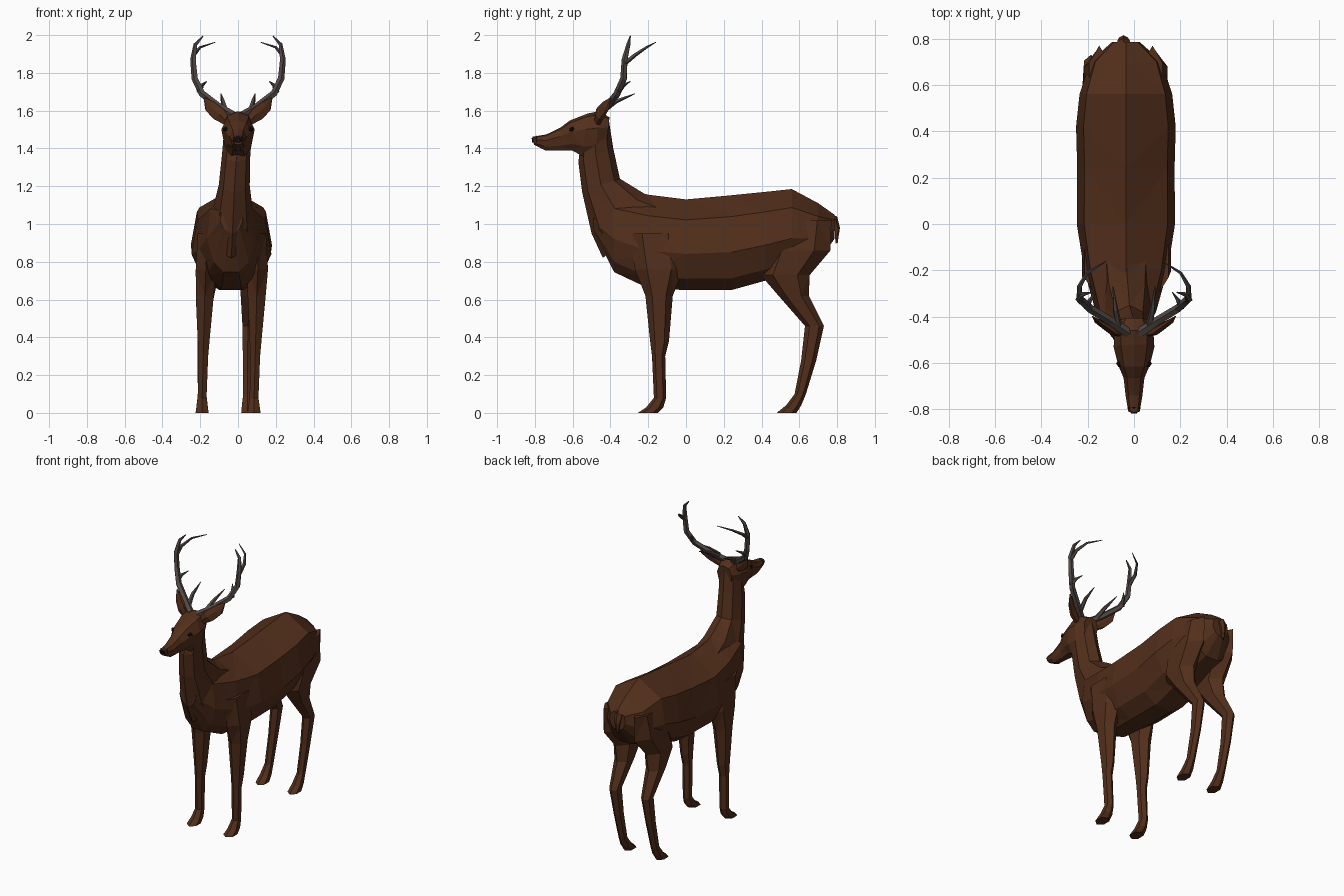
import bpy, bmesh, math
from mathutils import Vector


def material(name, rgb):
    m = bpy.data.materials.new(name)
    m.diffuse_color = (*rgb, 1)
    return m


COAT = material("coat", (0.085, 0.028, 0.011))
HORN = material("horn", (0.085, 0.066, 0.06))
DARK = material("dark", (0.006, 0.005, 0.005))


def skin(name, rings, mat):
    """Bridge rings of points into a closed flat-faced solid."""
    bm = bmesh.new()
    vs = [[bm.verts.new(p) for p in r] for r in rings]
    n = len(rings[0])
    for a, b in zip(vs, vs[1:]):
        for i in range(n):
            j = (i + 1) % n
            bm.faces.new((a[i], a[j], b[j], b[i]))
    bm.faces.new(vs[0])
    bm.faces.new(vs[-1])
    bmesh.ops.triangulate(bm, faces=bm.faces[:])
    bmesh.ops.recalc_face_normals(bm, faces=bm.faces[:])
    me = bpy.data.meshes.new(name)
    bm.to_mesh(me)
    bm.free()
    me.materials.append(mat)
    ob = bpy.data.objects.new(name, me)
    bpy.context.collection.objects.link(ob)
    return ob


def ngon(n):
    return [(math.sin(2 * math.pi * i / n), math.cos(2 * math.pi * i / n)) for i in range(n)]


def mirrored(half):
    return half + [(-u, w) for u, w in reversed(half) if u]


def loft(name, rows, profile, mat=COAT):
    """Row = x centre, two side-view outline points (y, z, y, z), half width."""
    rings = []
    for x, y0, z0, y1, z1, hw in rows:
        c = Vector((x, (y0 + y1) / 2, (z0 + z1) / 2))
        v = Vector((0, (y0 - y1) / 2, (z0 - z1) / 2))
        rings.append([c + Vector((u * hw, 0, 0)) + v * w for u, w in profile])
    return skin(name, rings, mat)


def tube(name, pts, side, sides=5):
    """Tapered tube along (x, y, z, radius) points, mirrored by side."""
    ps = [Vector((p[0] * side, p[1], p[2])) for p in pts]
    a, rings = Vector((0.3, -0.5, 0.8)), []
    for i, p in enumerate(ps):
        d = (ps[min(i + 1, len(ps) - 1)] - ps[max(i - 1, 0)]).normalized()
        a = (a - d * a.dot(d)).normalized()
        b, r = d.cross(a), pts[i][3]
        rings.append([p + (a * u + b * w) * r for u, w in ngon(sides)])
    return skin(name, rings, HORN)


# Torso: stations along y with top and belly heights
TORSO = mirrored([(0, 1), (.85, .55), (1, -.2), (.72, -.75), (.3, -1)])
loft("torso", [(-.035, y, t, y, b, w) for y, t, b, w in [
    (-.49, 1.10, .96, .06), (-.38, 1.18, .745, .13), (-.2, 1.155, .66, .18),
    (0, 1.13, .65, .212), (.24, 1.152, .65, .21), (.42, 1.17, .70, .215),
    (.56, 1.185, .75, .2), (.7, 1.11, .80, .155), (.785, 1.05, .92, .06)]], TORSO)

# Neck
loft("neck", [(-.035, -.10, 1.13, -.44, .82, .12), (-.03, -.22, 1.16, -.50, .95, .11),
              (-.02, -.35, 1.24, -.55, 1.17, .082), (-.01, -.385, 1.40, -.57, 1.33, .075),
              (0, -.41, 1.56, -.56, 1.40, .075)], ngon(8))

# Head, muzzle to crown
HEAD = mirrored([(0, 1), (.65, .85), (1, .25), (.8, -.55), (.4, -1)])
loft("head", [(0, -.812, 1.462, -.805, 1.42, .025), (0, -.74, 1.474, -.745, 1.39, .036),
              (0, -.665, 1.51, -.66, 1.388, .045), (0, -.615, 1.548, -.60, 1.388, .068),
              (0, -.52, 1.585, -.55, 1.36, .088), (0, -.46, 1.597, -.48, 1.36, .084),
              (0, -.405, 1.565, -.42, 1.42, .055)], HEAD)
loft("nose", [(0, -.817, 1.455, -.815, 1.432, .016), (0, -.79, 1.468, -.79, 1.425, .032)], ngon(6), DARK)

# Tail
loft("tail", [(-.045, .74, 1.06, .74, 1.0, .035), (-.045, .80, 1.04, .775, .99, .028),
              (-.045, .815, .98, .785, .96, .02), (-.045, .803, .90, .79, .895, .006)], ngon(5))

# Legs: height, front y, back y, half width, sideways blend from body to foot
FRONT = [(.95, -.30, -.03, .05, 0), (.76, -.27, -.015, .062, 0), (.62, -.215, -.07, .055, .3),
         (.38, -.19, -.09, .036, .6), (.30, -.18, -.11, .03, .7), (.08, -.17, -.105, .027, 1),
         (.03, -.21, -.12, .035, 1), (0, -.255, -.15, .04, 1)]
HIND = [(1.02, .47, .77, .05, 0), (.86, .42, .765, .075, 0), (.73, .395, .655, .07, .3),
        (.62, .49, .65, .055, .6), (.46, .63, .73, .034, .9), (.28, .61, .69, .028, 1),
        (.10, .575, .635, .026, 1), (.04, .53, .61, .034, 1), (0, .48, .585, .038, 1)]
for part, rows, x0, x1 in [("front_leg_left", FRONT, -.17, -.19), ("front_leg_right", FRONT, .105, .085),
                           ("hind_leg_left", HIND, -.15, -.19), ("hind_leg_right", HIND, .08, .05)]:
    loft(part, [(x0 + (x1 - x0) * t, a, z, b, z, w) for z, a, b, w, t in rows], ngon(6))

for s, tag in ((-1, "left"), (1, "right")):
    # Ears
    wide, thin = Vector((.62 * s, .2, -.72)), Vector((.25 * s, .95, .2))
    skin("ear_" + tag, [[Vector((x * s, y, z)) + wide * w * u + thin * d * v for u, v in ngon(6)]
                        for x, y, z, w, d in [(.055, -.47, 1.54, .025, .02), (.105, -.455, 1.585, .045, .025),
                                              (.15, -.425, 1.625, .038, .016), (.178, -.40, 1.665, .006, .004)]], COAT)
    # Eyes
    loft("eye_" + tag, [(.052 * s, -.59, 1.51, -.59, 1.49, .012), (.066 * s, -.60, 1.514, -.60, 1.49, .014),
                        (.06 * s, -.618, 1.507, -.618, 1.493, .008)], ngon(6), DARK)
    # Antler beam and tines
    tube("antler_beam_" + tag, [(.025, -.47, 1.575, .022), (.10, -.42, 1.62, .02), (.19, -.365, 1.69, .019),
                                (.228, -.33, 1.77, .018), (.237, -.325, 1.87, .016), (.225, -.305, 1.95, .011),
                                (.185, -.295, 1.995, .003)], s)
    tube("antler_rear_tine_" + tag, [(.236, -.325, 1.85, .013), (.235, -.27, 1.895, .011),
                                     (.20, -.21, 1.935, .007), (.12, -.16, 1.962, .002)], s)
    tube("antler_brow_tine_" + tag, [(.065, -.44, 1.60, .016), (.08, -.37, 1.65, .012),
                                     (.09, -.27, 1.69, .002)], s)
    tube("antler_spur_" + tag, [(.205, -.36, 1.70, .016), (.19, -.33, 1.735, .01), (.165, -.295, 1.755, .002)], s)
